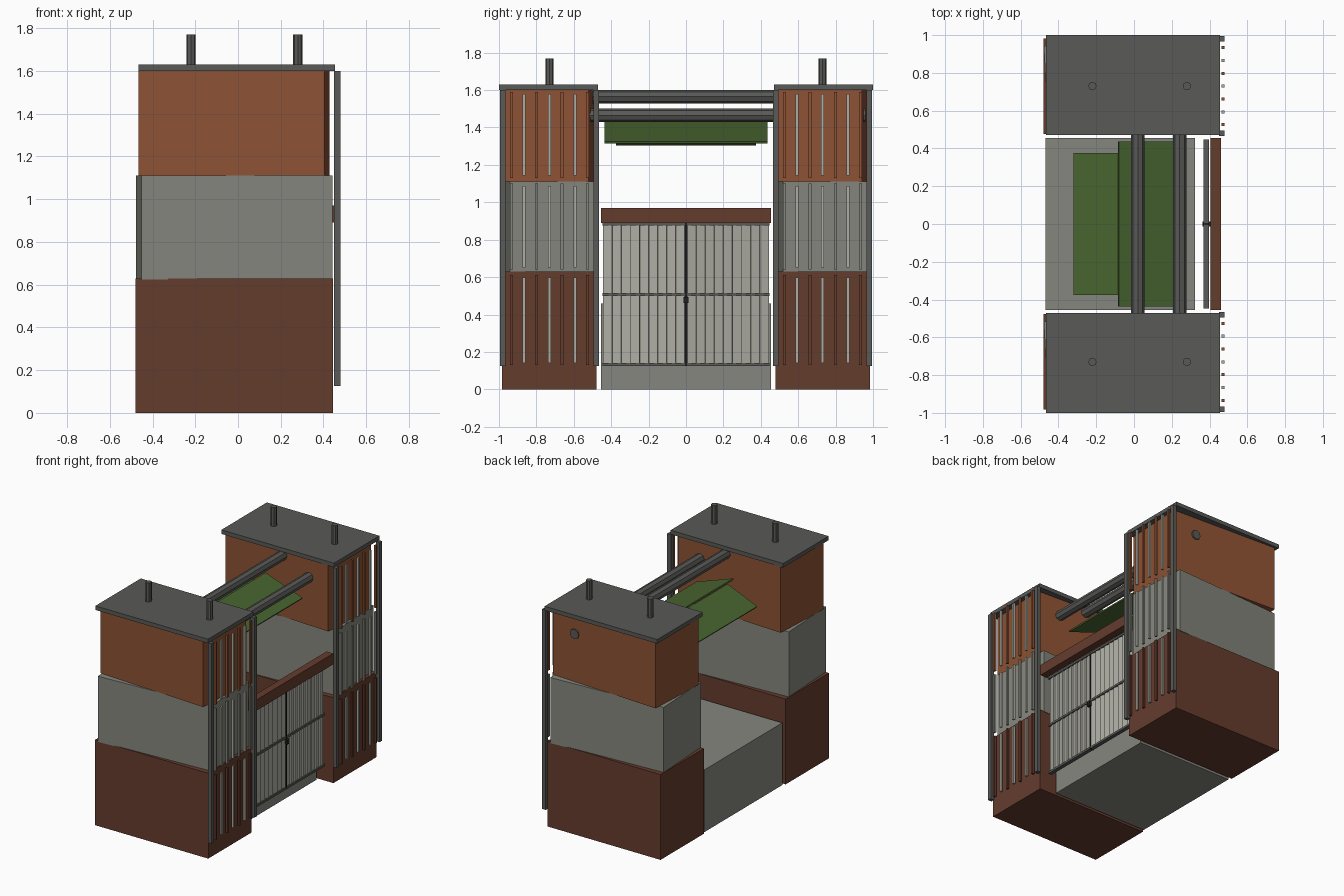
import bpy
from math import radians, pi, atan2, hypot

if "Cube" in bpy.data.objects:
    bpy.data.objects.remove(bpy.data.objects["Cube"])


def material(name, rgb):
    m = bpy.data.materials.new(name)
    m.diffuse_color = (*rgb, 1)
    m.use_nodes = True
    m.node_tree.nodes["Principled BSDF"].inputs["Base Color"].default_value = m.diffuse_color
    return m


BROWN = material("dark_brown", (0.13, 0.045, 0.027))
ORANGE = material("rust_orange", (0.27, 0.085, 0.035))
STONE = material("stone_grey", (0.24, 0.24, 0.21))
STEEL = material("dark_steel", (0.10, 0.10, 0.095))
PALE = material("pale_slat", (0.42, 0.42, 0.37))
GREEN = material("canopy_green", (0.065, 0.13, 0.03))
BLACK = material("latch_black", (0.015, 0.015, 0.015))


def box(name, x, y, z, mat, rot=(0, 0, 0)):
    """Box from (min, max) ranges, optionally turned about its centre."""
    bpy.ops.mesh.primitive_cube_add(
        size=1, location=[(r[0] + r[1]) / 2 for r in (x, y, z)], rotation=rot)
    o = bpy.context.object
    o.name = name
    o.scale = [r[1] - r[0] for r in (x, y, z)]
    o.data.materials.append(mat)
    return o


def about(c, w):
    return (c - w / 2, c + w / 2)


def rod(name, loc, r, length, mat, rot=(0, 0, 0), sides=8):
    bpy.ops.mesh.primitive_cylinder_add(
        vertices=sides, radius=r, depth=length, location=loc, rotation=rot)
    o = bpy.context.object
    o.name = name
    o.data.materials.append(mat)
    return o


def sloped_panel(name, x0, z0, x1, z1, half_y, mat, t=0.01):
    """Thin panel running from (x0, z0) to (x1, z1)."""
    length = hypot(x1 - x0, z1 - z0)
    box(name, about((x0 + x1) / 2, length), (-half_y, half_y),
        about((z0 + z1) / 2 - t / 2, t), mat,
        (0, -atan2(z1 - z0, x1 - x0), 0))


# towers: three stacked blocks, the upper two slightly twisted
for side, cy in (("front", -0.73), ("back", 0.73)):
    box(side + "_lower_block", (-0.48, 0.445), about(cy, 0.505), (0, 0.63), BROWN)
    box(side + "_middle_block", about(-0.018, 0.895), about(cy, 0.472),
        (0.625, 1.11), STONE, (0, 0, radians(3)))
    box(side + "_upper_block", about(-0.018, 0.87), about(cy, 0.466),
        (1.11, 1.60), ORANGE, (0, 0, radians(-3)))
    box(side + "_roof_slab", (-0.465, 0.455), about(cy * 1.007, 0.53), (1.60, 1.63), STEEL)
    for i, x in enumerate((-0.22, 0.28)):
        rod(f"{side}_roof_vent_{i}", (x, cy, 1.69), 0.022, 0.16, STEEL)

    # slatted screen: corner posts and alternating slats per level
    for i, dy in enumerate((-0.25, 0.25)):
        box(f"{side}_screen_post_{i}", (0.45, 0.48), about(cy + dy, 0.03),
            (0.125, 1.60), STEEL)
    for level, (z0, z1, mat) in enumerate(((0.13, 0.61, BROWN),
                                           (0.64, 1.10, STONE),
                                           (1.13, 1.59, ORANGE))):
        for i in range(7):
            pale = i % 2
            trim = 0.012 if pale else 0
            box(f"{side}_slat_{level}_{i}", (0.464, 0.478),
                about(cy + (i - 3) * 0.068, 0.016), (z0 + trim, z1 - trim),
                PALE if pale else mat)

# bridging pipes through both towers
rod("upper_pipe", (0.02, 0, 1.565), 0.036, 1.80, STEEL, (pi / 2, 0, 0))
rod("lower_pipe", (0.242, 0, 1.465), 0.036, 1.92, STEEL, (pi / 2, 0, 0))

# folded canopy
sloped_panel("large_canopy_panel", -0.082, 1.43, 0.22, 1.325, 0.437, GREEN)
sloped_panel("small_canopy_panel", -0.318, 1.312, -0.075, 1.412, 0.375, GREEN)

# low plinth between the towers
box("centre_plinth", (-0.468, 0.322), (-0.455, 0.455), (0, 0.46), STONE)

# double gate with louvred slats
for leaf, s in (("left", -1), ("right", 1)):
    for i in range(9):
        box(f"{leaf}_gate_slat_{i}", about(0.383, 0.012),
            about(s * (0.03 + i * 0.0485), 0.05), (0.135, 0.885), PALE,
            (0, 0, s * radians(12)))
    for i, z in enumerate((0.133, 0.508, 0.885)):
        box(f"{leaf}_gate_rail_{i}", (0.368, 0.398),
            (0.005, 0.447) if s > 0 else (-0.447, -0.005), about(z, 0.016), STEEL)
box("gate_meeting_stile", (0.366, 0.398), (-0.006, 0.006), (0.125, 0.89), BLACK)
box("gate_latch", (0.362, 0.412), (-0.014, 0.014), (0.462, 0.495), BLACK)
box("gate_lintel", (0.405, 0.46), (-0.455, 0.455), (0.89, 0.97), BROWN)
